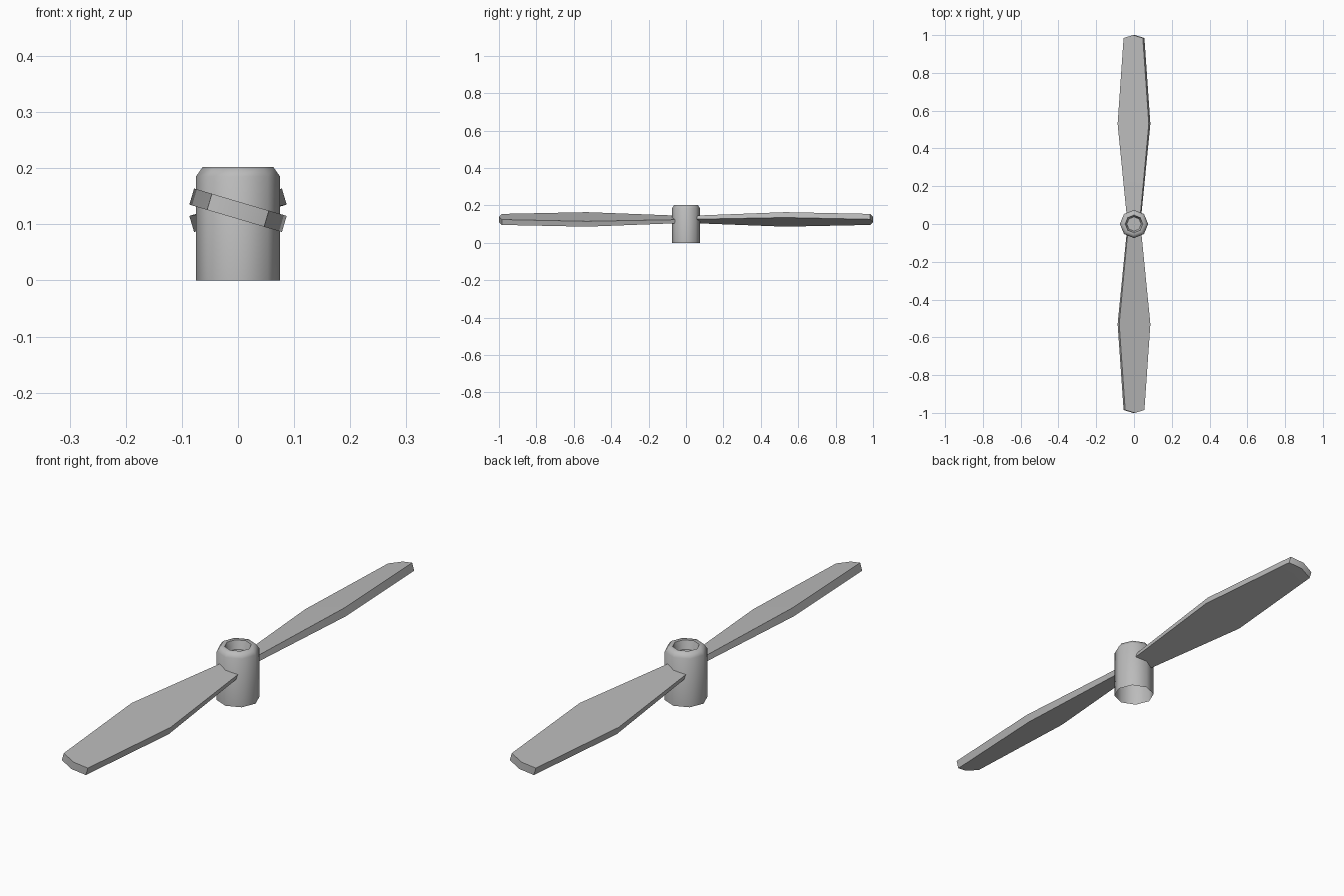
import bpy, bmesh
from math import cos, sin, pi, radians
from mathutils import Matrix

cube = bpy.data.objects.get("Cube")
if cube:
    bpy.data.objects.remove(cube, do_unlink=True)

grey = bpy.data.materials.new("plain grey")
grey.use_nodes = True
colour = (0.5, 0.5, 0.5, 1)
grey.diffuse_color = colour
grey.node_tree.nodes["Principled BSDF"].inputs["Base Color"].default_value = colour


def make_object(name, bm):
    bmesh.ops.recalc_face_normals(bm, faces=bm.faces)
    mesh = bpy.data.meshes.new(name)
    bm.to_mesh(mesh)
    bm.free()
    mesh.materials.append(grey)
    obj = bpy.data.objects.new(name, mesh)
    bpy.context.collection.objects.link(obj)
    bpy.ops.object.select_all(action='DESELECT')
    obj.select_set(True)
    bpy.context.view_layer.objects.active = obj
    bpy.ops.object.shade_smooth_by_angle(angle=radians(65))
    return obj


def bridge(bm, a, b):
    n = len(a)
    for i in range(n):
        bm.faces.new((a[i], a[(i + 1) % n], b[(i + 1) % n], b[i]))


# Hub: eight-sided sleeve, open below, with a chamfered rim and a shallow socket
SIDES = 8
bm = bmesh.new()
rings = []
for r, z in [(0.075, 0), (0.075, 0.185), (0.063, 0.202), (0.047, 0.202), (0.038, 0.17)]:
    rings.append([bm.verts.new((r * cos(2 * pi * i / SIDES), r * sin(2 * pi * i / SIDES), z))
                  for i in range(SIDES)])
for a, b in zip(rings, rings[1:]):
    bridge(bm, a, b)
bm.faces.new(rings[-1])
make_object("hub", bm)

# Blades: flat tapered planks, pitched about their length
PITCH = radians(16.5)
stations = [(0.05, 0.038, 0.02), (0.53, 0.086, 0.03), (0.985, 0.053, 0.03)]  # y, half width, thickness


def make_blade(name, turn):
    bm = bmesh.new()
    loops = []
    for y, w, t in stations:
        bow = 0.015 if y > 0.9 else 0
        outline = [(-w, t / 2), (0, t / 2), (w, t / 2), (w, -t / 2), (0, -t / 2), (-w, -t / 2)]
        loops.append([bm.verts.new((x, y + (bow if x == 0 else 0), z)) for x, z in outline])
    for a, b in zip(loops, loops[1:]):
        bridge(bm, a, b)
    bm.faces.new(loops[0])
    tip = loops[-1]
    bm.faces.new((tip[0], tip[1], tip[4], tip[5]))
    bm.faces.new((tip[1], tip[2], tip[3], tip[4]))
    place = (Matrix.Rotation(turn, 4, 'Z') @ Matrix.Translation((0, 0, 0.125))
             @ Matrix.Rotation(-PITCH, 4, 'Y'))
    bm.transform(place)
    make_object(name, bm)


make_blade("back_blade", 0)
make_blade("front_blade", pi)
